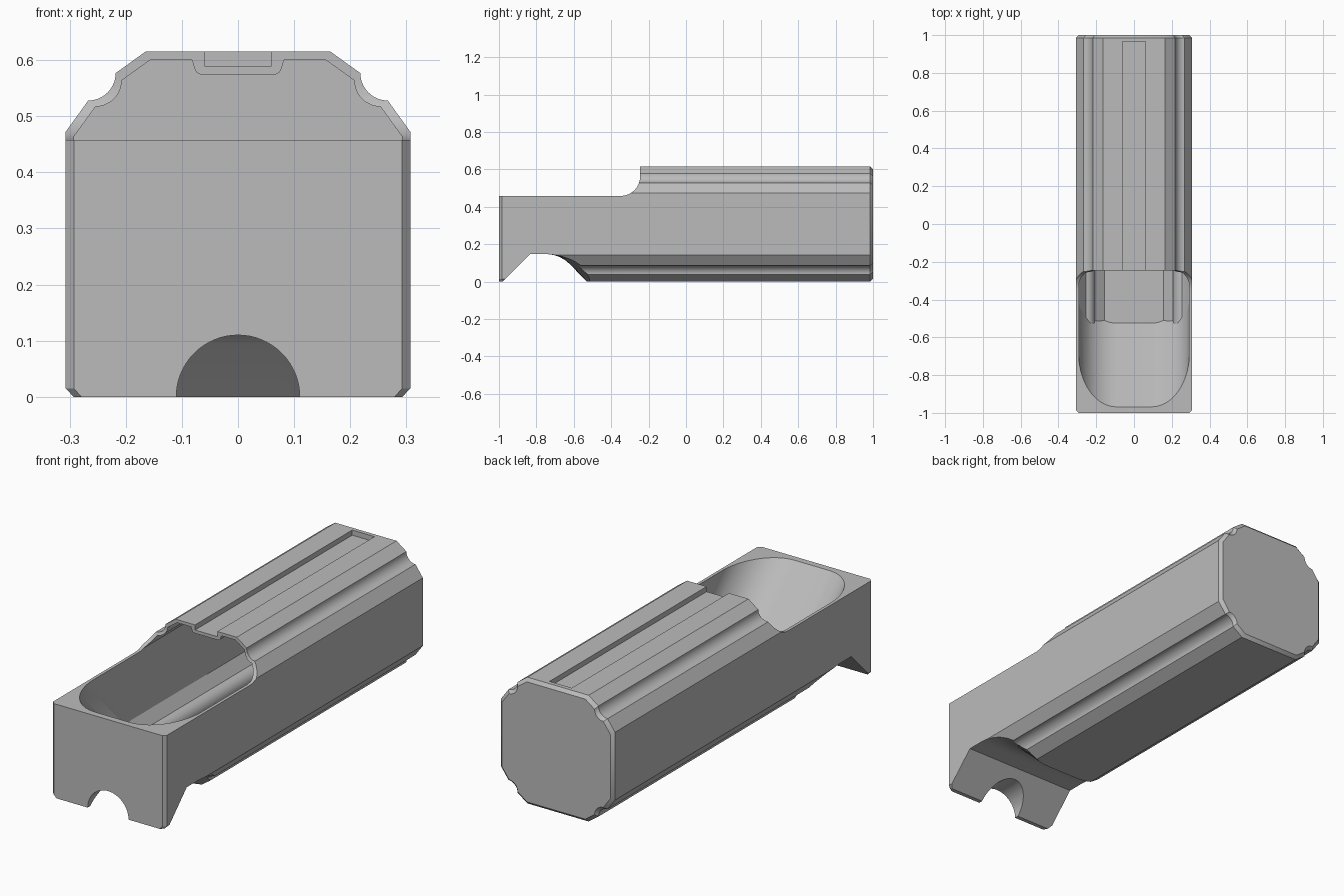
import bpy, bmesh, math

if "Cube" in bpy.data.objects:
    bpy.data.objects.remove(bpy.data.objects["Cube"], do_unlink=True)

HALF, MID = 0.307, 0.3075      # half width, half height
SHRINK = 0.951                 # inner wall / end chamfer scale

grey = bpy.data.materials.new("plain_grey")
grey.use_nodes = True
grey.diffuse_color = (0.5, 0.5, 0.5, 1)
grey.node_tree.nodes["Principled BSDF"].inputs["Base Color"].default_value = (0.5, 0.5, 0.5, 1)


def loft(name, rings):
    """Solid through rings of equal point count, capped at both ends."""
    bm = bmesh.new()
    loops = [[bm.verts.new(p) for p in ring] for ring in rings]
    n = len(loops[0])
    for a, b in zip(loops, loops[1:]):
        for i in range(n):
            j = (i + 1) % n
            bm.faces.new((a[i], a[j], b[j], b[i]))
    bm.faces.new(loops[0])
    bm.faces.new(loops[-1])
    bmesh.ops.recalc_face_normals(bm, faces=bm.faces)
    mesh = bpy.data.meshes.new(name)
    bm.to_mesh(mesh)
    bm.free()
    mesh.materials.append(grey)
    ob = bpy.data.objects.new(name, mesh)
    bpy.context.collection.objects.link(ob)
    return ob


def arc(cx, cy, r, start, end, steps):
    return [(cx + r * math.cos(math.radians(start + (end - start) * i / steps)),
             cy + r * math.sin(math.radians(start + (end - start) * i / steps)))
            for i in range(steps + 1)]


def boolean(target, cutter, operation):
    mod = target.modifiers.new("cut", "BOOLEAN")
    mod.operation, mod.solver, mod.object = operation, "EXACT", cutter
    bpy.context.view_layer.objects.active = target
    bpy.ops.object.modifier_apply(modifier=mod.name)
    bpy.data.objects.remove(cutter, do_unlink=True)


def mirrored(corner):
    """Upper right corner repeated around both axes, anticlockwise from lower right."""
    up = corner[::-1]
    return ([(x, -z) for x, z in corner] + up
            + [(-x, z) for x, z in corner] + [(-x, -z) for x, z in up])


def recess(x, r, flat=0.093):
    """How far the rounded scoop front falls back at a given x."""
    d = min(max(abs(x) - flat, 0), r)
    return (r - math.sqrt(r * r - d * d)) * math.sqrt(2)


def at_y(points, y, sx=1, sz=1):
    return [(x * sx, y, MID + z * sz) for x, z in points]


# Cross-sections: scalloped corners for the body, tiny chamfers for the foot
corner = [(0.165, MID)] + arc(0.267, 0.577 - MID, 0.049, 180, 270, 10) + [(HALF, 0.165)]
steps = len(corner) - 1
foot_corner = [(0.293 + 0.014 * i / steps, MID - 0.015 * i / steps) for i in range(steps + 1)]
section, foot = mirrored(corner), mirrored(foot_corner)

# Outer body
body = loft("scoop_body", [
    at_y(foot, -1, 0.953), at_y(foot, -0.985), at_y(foot, -0.80),
    at_y(section, -0.79), at_y(section, 0.985), at_y(section, 1, SHRINK, SHRINK)])

# Open front half of the top
step = [(-1.2, 0.458)] + arc(-0.35, 0.563, 0.105, -90, 0, 12) + [(-0.245, 0.8), (-1.2, 0.8)]
boolean(body, loft("top_cut", [[(x, y, z) for y, z in step] for x in (-0.5, 0.5)]), "DIFFERENCE")

# Undercut behind the foot, with a filleted and rounded ramp
LEDGE = 0.147
fillet = arc(-0.75, LEDGE - 0.181, 0.181, 90, 45, 8)
rows = []
for i in range(41):
    x = -0.32 + 0.016 * i
    s = recess(x, 0.215)
    row = [(x, -1.127, -0.147), (x, -0.833, LEDGE)]
    row += [(x, y + s * (1 - z / LEDGE), z) for y, z in fillet + [(-0.53, 0)]]
    row += [(x, -0.48 + s, -0.05), (x, -0.48 + s, -0.147)]
    rows.append(row)
boolean(body, loft("under_cut", rows), "DIFFERENCE")

# Half-round notch through the foot
notch = arc(0, 0, 0.11, 0, 360, 64)[:-1]
boolean(body, loft("notch_cut", [[(x, y, z) for x, z in notch] for y in (-1.1, -0.76)]), "DIFFERENCE")

# Hollow inside: shrunken section with a rounded rib along the ceiling
inner = [(x * SHRINK, z * SHRINK) for x, z in section]
top = MID * SHRINK
half_rib = [(0.082, top), (0.079, top - 0.010)] + arc(0.063, 0.589 - MID, 0.015, 0, -90, 6)
split = 2 * len(corner)
hollow = inner[:split] + half_rib + [(-x, z) for x, z in half_rib[::-1]] + inner[split:]
cavity = loft("cavity_cut", [at_y(hollow, -1.3), at_y(hollow, 0.985)])

# Scoop front: rounded outline swept at 45 degrees
xs = [0.093 + 0.2 * math.sin(math.radians(a * 5)) for a in range(19)]
xs = [-x for x in xs[::-1]] + xs
rings = []
for z in (-0.1, 0.75):
    ring = [(x, -0.51 + recess(x, 0.2) - z, z) for x in xs]
    rings.append(ring + [(0.293, 1.2, z), (-0.293, 1.2, z)])
boolean(cavity, loft("scoop_front", rings), "INTERSECT")
boolean(body, cavity, "DIFFERENCE")

# Long groove along the top
groove = [(-0.06, 0.59), (0.06, 0.59), (0.06, 0.7), (-0.06, 0.7)]
boolean(body, loft("groove_cut", [[(x, y, z) for x, z in groove] for y in (-0.4, 0.965)]), "DIFFERENCE")

# Smooth the curved walls, keep the hard edges
bpy.ops.object.select_all(action="DESELECT")
body.select_set(True)
bpy.context.view_layer.objects.active = body
bpy.ops.object.shade_smooth_by_angle(angle=math.radians(25))
